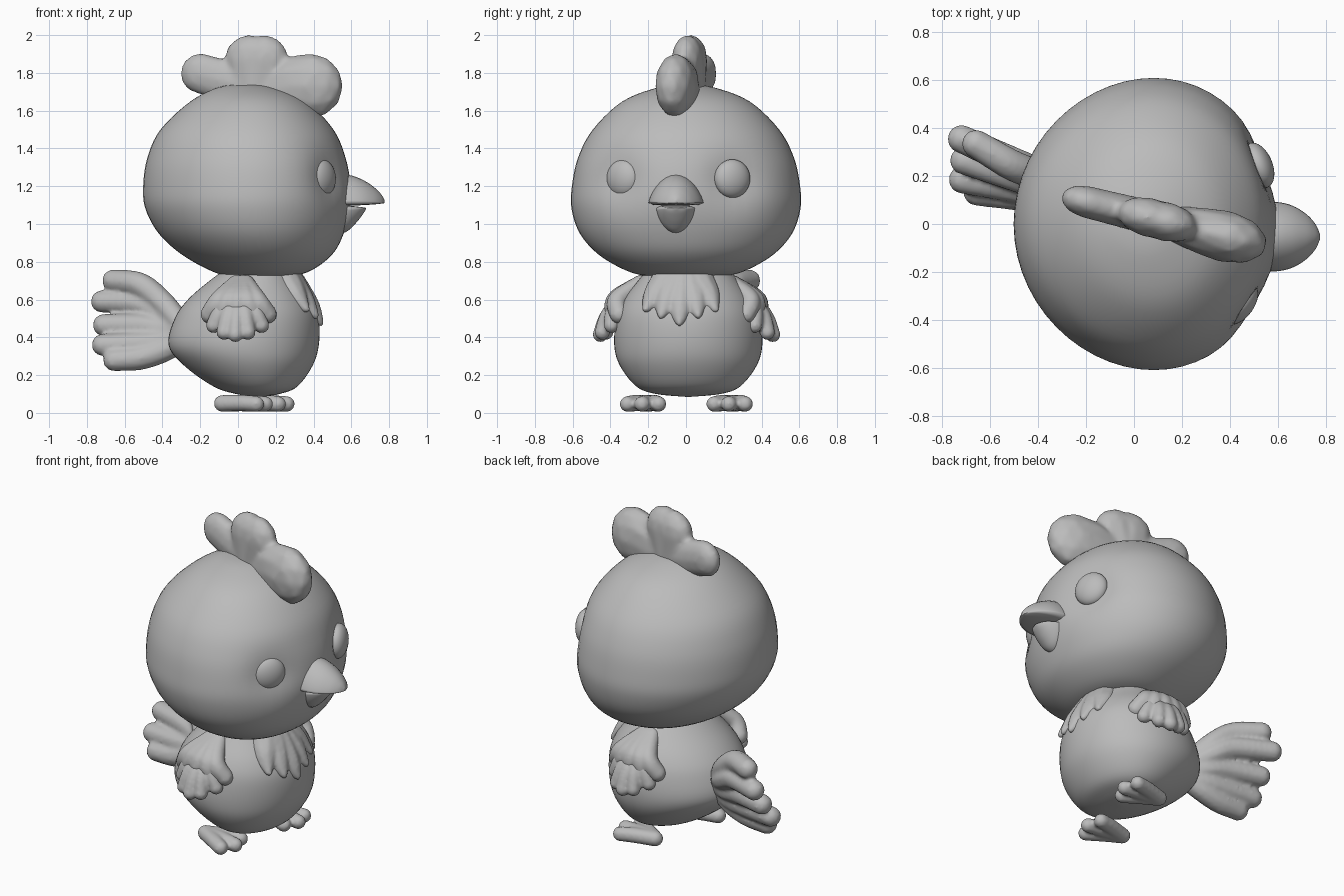
import bpy, bmesh, math
from mathutils import Vector, Matrix

if "Cube" in bpy.data.objects:
    bpy.data.objects.remove(bpy.data.objects["Cube"], do_unlink=True)

grey = bpy.data.materials.new("clay_grey")
grey.use_nodes = True
grey.diffuse_color = (0.5, 0.5, 0.5, 1)
grey.node_tree.nodes["Principled BSDF"].inputs["Base Color"].default_value = (0.5, 0.5, 0.5, 1)

YAW = Matrix.Rotation(math.radians(-8), 4, 'Z')


def finish(name, bm):
    bmesh.ops.recalc_face_normals(bm, faces=bm.faces)
    for f in bm.faces:
        f.smooth = True
    me = bpy.data.meshes.new(name)
    bm.to_mesh(me)
    bm.free()
    me.materials.append(grey)
    ob = bpy.data.objects.new(name, me)
    bpy.context.collection.objects.link(ob)
    return ob


def spline(rows, steps):
    """Smooth curve through rows of numbers."""
    pts = [Vector(r) for r in rows]
    out = []
    for i in range(len(pts) - 1):
        a, b = pts[max(i - 1, 0)], pts[i]
        c, d = pts[i + 1], pts[min(i + 2, len(pts) - 1)]
        for k in range(steps):
            t = k / steps
            out.append(0.5 * (2 * b + (c - a) * t + (2 * a - 5 * b + 4 * c - d) * t * t
                              + (3 * b - 3 * c + d - a) * t ** 3))
    return out + [pts[-1]]


def skin(bm, rings):
    """Join closed rings of points and cap both ends."""
    vs = [[bm.verts.new(p) for p in ring] for ring in rings]
    n = len(vs[0])
    for a, b in zip(vs, vs[1:]):
        for i in range(n):
            j = (i + 1) % n
            bm.faces.new((a[i], a[j], b[j], b[i]))
    bm.faces.new(vs[0])
    bm.faces.new(vs[-1])


def ring_point(row, t):
    """Point on an oval that is a little fuller towards the front."""
    z, back, front, half = row
    x = (back + front) / 2 + (front - back) / 2 * (math.cos(t) + 0.06 * math.sin(t) ** 2)
    return Vector((x, half * math.sin(t), z))


def loft(name, rows, dents=()):
    """Stack of ovals given as height, back x, front x and half width."""
    bm = bmesh.new()
    skin(bm, [[ring_point(r, math.tau * i / 56) for i in range(56)] for r in spline(rows, 5)])
    centre = Vector((0.05, 0, 1.2))
    for v in bm.verts:
        for x, y, z in dents:
            d = (v.co - Vector((x, y, z - 0.02))).length / 0.13
            v.co -= (v.co - centre).normalized() * 0.048 * math.exp(-d * d)
    return finish(name, bm)


def blob(name, strands, place=Matrix(), voxel=0.012, smooth=4):
    """Fuse chains of spheres, each control point being x, y, z, radius."""
    bm = bmesh.new()
    for s in strands:
        for x, y, z, r in spline(s, 7):
            bmesh.ops.create_icosphere(bm, subdivisions=2, radius=r,
                                       matrix=place @ Matrix.Translation((x, y, z)))
    ob = finish(name, bm)
    m = ob.modifiers.new("fuse", 'REMESH')
    m.mode, m.voxel_size, m.use_smooth_shade = 'VOXEL', voxel, True
    m = ob.modifiers.new("soften", 'SMOOTH')
    m.factor, m.iterations = 0.5, smooth
    return ob


# Head with shallow eye sockets
eyes = {"right_eye": (0.443, -0.333, 1.24, -36), "left_eye": (0.52, 0.245, 1.24, 23)}
loft("head", [
    (1.738, 0.035, 0.045, 0.004), (1.725, -0.1, 0.18, 0.14), (1.65, -0.25, 0.36, 0.335),
    (1.5, -0.41, 0.505, 0.493), (1.35, -0.48, 0.57, 0.572), (1.2, -0.502, 0.598, 0.604),
    (1.08, -0.49, 0.595, 0.606), (0.95, -0.42, 0.56, 0.562), (0.84, -0.3, 0.5, 0.465),
    (0.755, -0.15, 0.39, 0.32), (0.722, -0.04, 0.27, 0.19), (0.714, 0.1, 0.12, 0.01)],
    [e[:3] for e in eyes.values()])

# Eyes
for name, (x, y, z, turn) in eyes.items():
    bm = bmesh.new()
    bmesh.ops.create_uvsphere(bm, u_segments=32, v_segments=20, radius=1,
        matrix=Matrix.Translation((x, y, z)) @ Matrix.Rotation(math.radians(turn), 4, 'Z')
        @ Matrix.Diagonal((0.058, 0.1, 0.102, 1)))
    finish(name, bm)


# Beak halves: flat on the mouth side, domed on the other
def beak(name, stations, mouth, power):
    bm = bmesh.new()
    rings = []
    for x, half, height in spline(stations, 5):
        dome = [(half * math.cos(a), height * math.sin(a) ** power)
                for a in (math.pi * i / 16 for i in range(17))]
        lip = [(-half * 0.8, -height * 0.08), (0, -height * 0.1), (half * 0.8, -height * 0.08)]
        rings.append([(x, -0.053 + u, mouth + v) for u, v in dome + lip])
    skin(bm, rings)
    finish(name, bm)


beak("upper_beak", [(0.5, 0.14, 0.155), (0.59, 0.145, 0.147), (0.66, 0.13, 0.122),
                    (0.72, 0.094, 0.083), (0.758, 0.052, 0.045), (0.776, 0.012, 0.015)], 1.112, 1.5)
beak("lower_beak", [(0.5, 0.105, -0.14), (0.57, 0.105, -0.128), (0.62, 0.087, -0.085),
                    (0.66, 0.055, -0.035), (0.678, 0.01, -0.006)], 1.085, 1.3)

# Comb of three lobes, flattened sideways
comb_place = (Matrix.Translation((0.1, 0.018, 0)) @ Matrix.Rotation(math.radians(-14), 4, 'Z')
              @ Matrix.Diagonal((1.02, 0.62, 1, 1)))
blob("comb", [
    [(0.05, 0, 1.7, 0.12), (-0.14, 0, 1.75, 0.115), (-0.3, 0, 1.797, 0.11)],
    [(-0.02, 0, 1.72, 0.13), (-0.04, 0, 1.87, 0.134)],
    [(0, 0, 1.72, 0.13), (0.035, 0, 1.87, 0.134)],
    [(0.1, 0, 1.7, 0.13), (0.2, 0, 1.73, 0.16), (0.287, 0, 1.73, 0.175)]],
    comb_place, 0.014, 6)

# Body
body_rows = [
    (0.085, 0.1, 0.13, 0.01), (0.1, -0.01, 0.22, 0.17), (0.14, -0.13, 0.315, 0.275),
    (0.25, -0.285, 0.395, 0.362), (0.36, -0.368, 0.428, 0.392), (0.5, -0.335, 0.428, 0.38),
    (0.6, -0.265, 0.39, 0.34), (0.7, -0.15, 0.32, 0.265), (0.78, -0.04, 0.27, 0.2)]
loft("body", body_rows).location.y = 0.012


def on_body(z, t):
    row = min(spline(body_rows, 16), key=lambda r: abs(r[0] - z))
    return ring_point(row, t)


# Chest bib: a smooth plate ending in pointed feathers
bib = []
for i in range(-2, 3):
    tip = 0.48 + 0.032 * abs(i)
    strand = []
    for z, spread, r in ((0.74, 0.17, 0.09), (0.66, 0.21, 0.095), (tip + 0.07, 0.25, 0.068),
                         (tip, 0.26, 0.018)):
        p = on_body(z, i * spread - 0.09)
        p -= (p - Vector((0.05, 0, z))).normalized() * (r - 0.026)
        strand.append((*p, r))
    bib.append(strand)
blob("chest_bib", bib, voxel=0.01, smooth=4)


# Wings: a broad row of covering feathers over a longer row, curved round the body
def wing_strand(side, tip_x, tip_z, r, inset):
    pts = []
    for f, k in ((0, 0.8), (0.55, 1.05), (1, 1)):
        z = 0.69 + (tip_z - 0.69) * f
        x = tip_x * (0.2 + 0.8 * f)
        y = 0.22 + (0.7 - z) * 0.88 + 0.05 * math.sin(f * math.pi) - inset - 2.2 * x * x
        pts.append((0.05 + x, side * y + 0.01, z, r * k))
    return pts


for side, label in ((-1, "right"), (1, "left")):
    blob(label + "_wing_cover", [wing_strand(side, 0.077 * i, 0.53 - 0.002 * i * i, 0.052, -0.015)
                                 for i in range(-2, 3)], YAW, 0.01, 6)
    blob(label + "_wing_feathers", [wing_strand(side, 0.064 * i, 0.415 + 0.012 * i * i, 0.042, 0.01)
                                    for i in range(-2, 3)], YAW, 0.01, 3)
    # Feet with three broad toes
    mid = side * 0.235 + 0.025
    shift = side * 0.025
    blob(label + "_foot", [[(-0.03 + shift, mid, 0.05, 0.046),
                            (0.085 + shift, mid + 0.05 * i, 0.052, 0.046),
                            (0.2 - 0.035 * abs(i) + shift, mid + 0.083 * i, 0.047, 0.043)]
                           for i in (-1, 0, 1)], YAW, 0.01, 4)

# Tail fan, leaning to one side
tips = [(-0.66, 0.335, 0.7), (-0.72, 0.355, 0.59), (-0.71, 0.265, 0.465),
        (-0.715, 0.185, 0.36), (-0.655, 0.135, 0.28)]
tail = []
for x, y, z in tips:
    rise = z - 0.43
    tail.append([(-0.3, 0.09, 0.41 + 0.2 * rise, 0.06), (-0.4, 0.06 + y * 0.4, 0.42 + 0.6 * rise, 0.067),
                 (-0.52, 0.04 + y * 0.63, 0.43 + 0.92 * rise, 0.067), (x, y, z, 0.061)])
blob("tail", tail, voxel=0.012, smooth=4)
